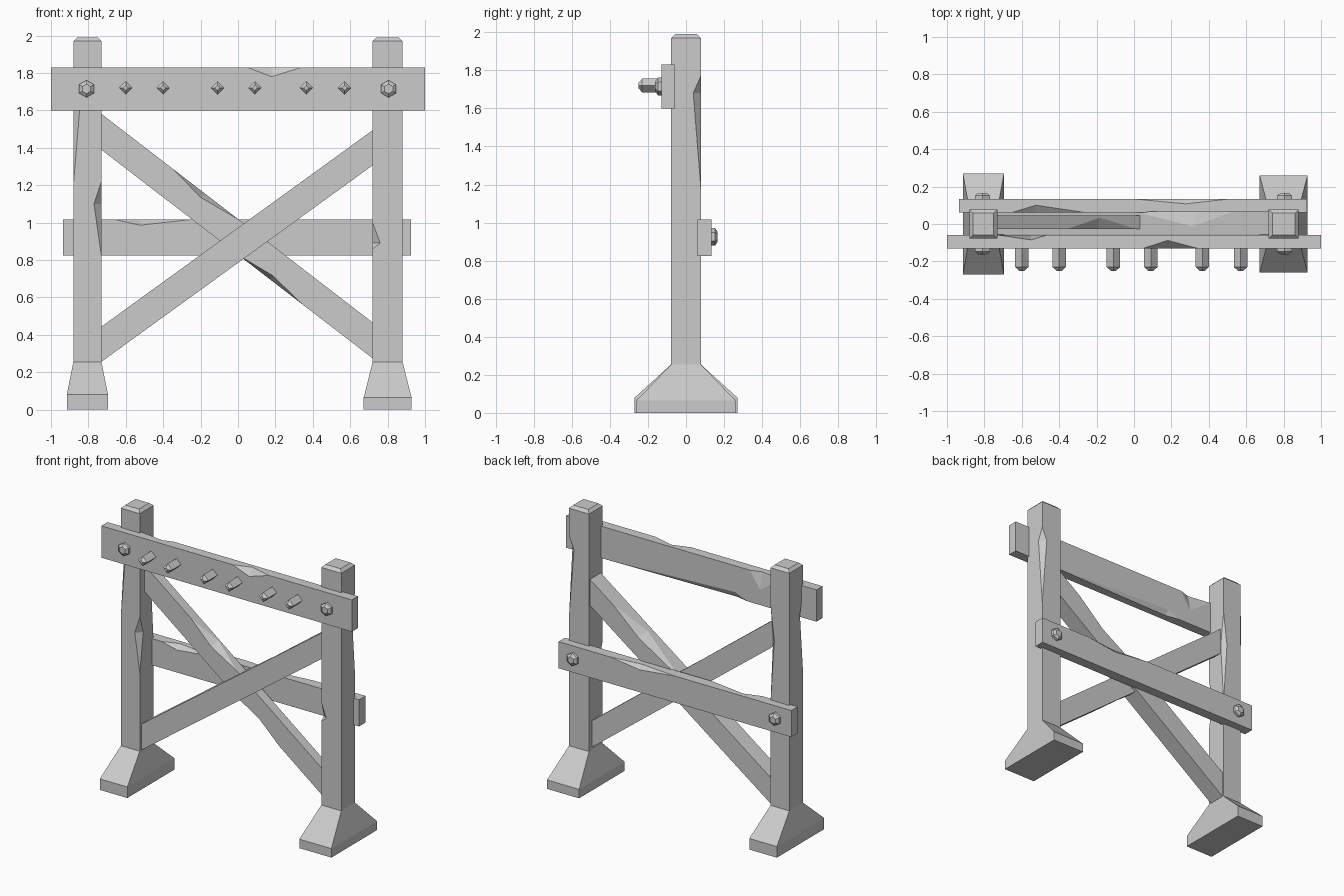
import bpy, bmesh
from math import pi, cos, sin, sqrt, atan2, hypot
from mathutils import Vector

cube = bpy.data.objects.get("Cube")
if cube:
    bpy.data.objects.remove(cube)

grey = bpy.data.materials.new("plain_grey")
grey.use_nodes = True
grey.diffuse_color = (0.6, 0.6, 0.6, 1)
grey.node_tree.nodes["Principled BSDF"].inputs["Base Color"].default_value = grey.diffuse_color


def add_object(name, bm):
    bmesh.ops.recalc_face_normals(bm, faces=bm.faces)
    mesh = bpy.data.meshes.new(name)
    bm.to_mesh(mesh)
    bm.free()
    mesh.materials.append(grey)
    obj = bpy.data.objects.new(name, mesh)
    bpy.context.collection.objects.link(obj)
    return obj


def loft(name, rings, loc, rot=(0, 0, 0), sides=4, phase=pi / 4, scale=sqrt(2)):
    """Stack rings of (z, half x, half y) along local z; default section is a rectangle."""
    bm = bmesh.new()
    loops = []
    for z, rx, ry in rings:
        angles = [phase + 2 * pi * i / sides for i in range(sides)]
        loops.append([bm.verts.new((rx * scale * cos(a), ry * scale * sin(a), z)) for a in angles])
    for low, high in zip(loops, loops[1:]):
        for i in range(sides):
            j = (i + 1) % sides
            bm.faces.new((low[i], low[j], high[j], high[i]))
    bm.faces.new(loops[0])
    bm.faces.new(loops[-1])
    obj = add_object(name, bm)
    obj.location, obj.rotation_euler = loc, rot
    return obj


def chip(obj, hx, hy, chips):
    """Cut worn notches (z0, z mid, z1, x side, y side, x depth, y depth) from the long edges."""
    for z0, zm, z1, sx, sy, dx, dy in chips:
        ex, ey = sx * hx, sy * hy
        a, b = Vector((ex, ey, z0)), Vector((ex, ey, z1))
        p = Vector((ex - sx * dx, ey, zm))
        q = Vector((ex, ey - sy * dy, zm))
        mid = (p + q) / 2
        points = [a + (a - mid) * 0.5, b + (b - mid) * 0.5, p + (p - q) * 0.5, q + (q - p) * 0.5]
        bm = bmesh.new()
        v = [bm.verts.new(c) for c in points]
        for f in ((0, 1, 2), (0, 1, 3), (0, 2, 3), (1, 2, 3)):
            bm.faces.new([v[i] for i in f])
        cutter = add_object("notch_cutter", bm)
        cutter.hide_render = True
        cutter.location, cutter.rotation_euler = obj.location, obj.rotation_euler
        bpy.context.view_layer.update()
        mod = obj.modifiers.new("notch", 'BOOLEAN')
        mod.operation, mod.solver, mod.object = 'DIFFERENCE', 'EXACT', cutter
        bpy.context.view_layer.objects.active = obj
        bpy.ops.object.modifier_apply(modifier=mod.name)
        bpy.data.objects.remove(cutter)


def plank(name, loc, half_len, hx, hy, angle, chips):
    obj = loft(name, [(-half_len, hx, hy), (half_len, hx, hy)], loc, (0, angle, 0))
    chip(obj, hx, hy, chips)


def brace(name, x0, z0, x1, z1, y, hy, chips):
    dx, dz = x1 - x0, z1 - z0
    plank(name, ((x0 + x1) / 2, y, (z0 + z1) / 2), hypot(dx, dz) / 2 + 0.06,
          0.076, hy, atan2(dx, dz), chips)


# Posts with bevelled tops, and splayed feet
posts = (
    ("right", -0.805, 0.075, 0.11, 0.27, 0.08,
     [(0.82, 1.1, 1.22, 1, -1, 0.04, 0.04), (1.2, 1.62, 1.8, -1, -1, 0.035, 0.035),
      (1.0, 1.45, 1.7, 1, 1, 0.03, 0.03)]),
    ("left", 0.8, 0.08, 0.128, 0.26, 0.065,
     [(1.18, 1.68, 1.77, 1, 1, 0.04, 0.04), (0.86, 0.89, 1.0, -1, -1, 0.04, 0.03)]),
)
for side, x, hx, fx, fy, fz, chips in posts:
    hy = 0.078
    post = loft(side + "_post", [(0.2, hx, hy), (1.97, hx, hy), (1.99, hx - 0.02, hy - 0.02)], (x, 0, 0))
    chip(post, hx, hy, chips)
    loft(side + "_foot", [(0, fx, fy), (fz, fx, fy), (0.255, hx, hy)], (x, 0, 0))

# Horizontal boards
plank("front_board", (0, -0.095, 1.715), 1.0, 0.115, 0.035, pi / 2,
      [(0.05, 0.18, 0.34, -1, -1, 0.05, 0.042), (-0.72, -0.55, -0.47, -1, 1, 0.12, 0.025),
       (-0.45, -0.35, 0.7, 1, 1, 0.04, 0.02)])
plank("back_board", (-0.005, 0.0975, 0.92), 0.93, 0.096, 0.037, pi / 2,
      [(-0.65, -0.52, -0.25, -1, -1, 0.03, 0.04), (0.0, 0.28, 0.52, -1, 1, 0.03, 0.027)])

# Crossed braces
brace("falling_brace", -0.73, 1.485, 0.72, 0.37, 0.01, 0.036,
      [(-0.5, -0.28, -0.04, -1, -1, 0.03, 0.06), (0.06, 0.28, 0.5, 1, -1, 0.025, 0.05)])
brace("rising_brace", -0.73, 0.35, 0.72, 1.4, 0.005, 0.062,
      [(0.06, 0.45, 0.72, -1, 1, 0.03, 0.08)])

# Hex bolts at the board ends
bolt = [(-0.01, 0.046, 0.046), (0.018, 0.046, 0.046), (0.032, 0.026, 0.026)]
for side, x in (("right", -0.81), ("left", 0.805)):
    loft(side + "_front_bolt", bolt, (x, -0.13, 1.715), (pi / 2, 0, 0), 6, pi / 6, 1)
    loft(side + "_back_bolt", bolt, (x, 0.1345, 0.925), (-pi / 2, 0, 0), 6, pi / 6, 1)

# Diamond pegs along the front board
peg = [(-0.01, 0.036, 0.036), (0.1, 0.036, 0.036), (0.12, 0.014, 0.014)]
for i, x in enumerate((-0.6, -0.4, -0.11, 0.09, 0.365, 0.57)):
    loft(f"peg_{i + 1}", peg, (x, -0.13, 1.72), (pi / 2, 0, 0), 4, 0, 1)
